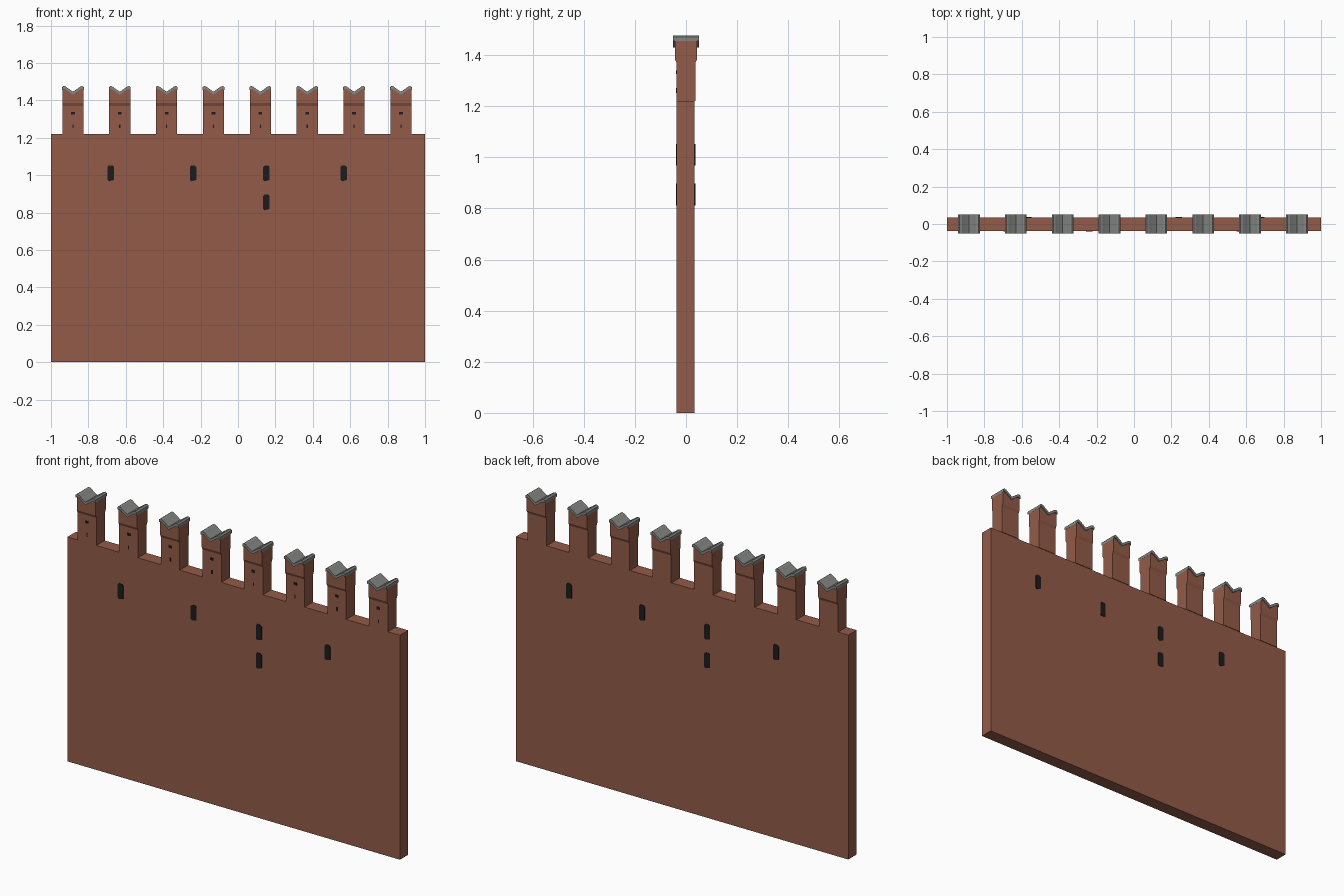
import bpy, bmesh

if "Cube" in bpy.data.objects:
    bpy.data.objects.remove(bpy.data.objects["Cube"])


def material(name, rgb):
    m = bpy.data.materials.new(name)
    m.diffuse_color = (*rgb, 1)
    m.use_nodes = True
    m.node_tree.nodes["Principled BSDF"].inputs["Base Color"].default_value = m.diffuse_color
    return m


BRICK = material("red brick", (0.29, 0.105, 0.065))
STONE = material("grey coping stone", (0.23, 0.24, 0.23))
DARK = material("dark opening", (0.012, 0.012, 0.012))


def prism(name, outline, lo, hi, axis, mat, shift=0.0):
    """Extrude a 2D outline along x (outline is y,z) or y (outline is x,z)."""
    bm = bmesh.new()

    def at(p, t):
        return (t, p[0], p[1]) if axis == 'x' else (p[0] + shift, t, p[1])

    a = [bm.verts.new(at(p, lo)) for p in outline]
    b = [bm.verts.new(at(p, hi)) for p in outline]
    bm.faces.new(a)
    bm.faces.new(b[::-1])
    n = len(outline)
    for i in range(n):
        j = (i + 1) % n
        bm.faces.new((a[i], b[i], b[j], a[j]))
    bmesh.ops.recalc_face_normals(bm, faces=bm.faces)
    mesh = bpy.data.meshes.new(name)
    bm.to_mesh(mesh)
    bm.free()
    mesh.materials.append(mat)
    ob = bpy.data.objects.new(name, mesh)
    bpy.context.collection.objects.link(ob)
    return ob


FRONT, BACK = -0.037, 0.034
TOP = 1.22

# main curtain wall
prism("wall", [(FRONT, 0), (BACK, 0), (BACK, TOP), (FRONT, TOP)], -1, 1, 'x', BRICK)

# swallowtail curve shared by merlon heads and coping stones: two lobes and a notch
half = [(0.058, 1.471), (0.050, 1.477), (0.038, 1.473), (0.022, 1.461), (0.0, 1.446)]
curve = [(-x, z) for x, z in half] + half[-2::-1]
under = [(x, z - 0.016) for x, z in curve]


def slot(name, x, z0, z1, w):
    """Dark opening on the front, repeated turned half round on the back."""
    h, c = w / 2, w * 0.22
    shape = [(-h + c, z0), (h, z0 + c), (h, z1 - c), (h - c, z1), (-h + c, z1),
             (-h, z1 - c), (-h, z0 + c)]
    prism(name + "_front", shape, FRONT - 0.003, FRONT + 0.002, 'y', DARK, x)
    prism(name + "_back", [(-a, b) for a, b in shape],
          BACK - 0.002, BACK + 0.003, 'y', DARK, -x)


for i in range(8):
    x = -0.8825 + i * 0.2505
    w = 0.0565
    # merlon shaft
    prism("merlon_shaft", [(-w, TOP), (w, TOP), (w, 1.372), (-w, 1.372)],
          -0.037, 0.037, 'y', BRICK, x)
    # corbelled ledge under the head
    prism("merlon_corbel", [(-0.037, 1.370), (0.037, 1.370), (0.044, 1.385), (-0.044, 1.385)],
          x - w, x + w, 'x', BRICK)
    # head with swallowtail top
    head = [(-w, 1.385)] + [(max(-w, min(w, a)), b + 0.002) for a, b in under] + [(w, 1.385)]
    prism("merlon_head", head, -0.044, 0.044, 'y', BRICK, x)
    # coping stone
    prism("coping", curve + under[::-1], -0.051, 0.051, 'y', STONE, x)
    # tiny slits in the merlon faces
    for z, a, b in ((1.332, 0.010, 0.007), (1.262, 0.003, 0.010)):
        box = [(-a, z - b), (a, z - b), (a, z + b), (-a, z + b)]
        prism("merlon_slit", box, -0.0385, -0.035, 'y', DARK, x)

# arrow loops
for x, z in ((-0.68, 0.967), (-0.24, 0.967), (0.152, 0.967), (0.565, 0.967), (0.152, 0.812)):
    slot("arrow_loop", x, z, z + 0.085, 0.034)
